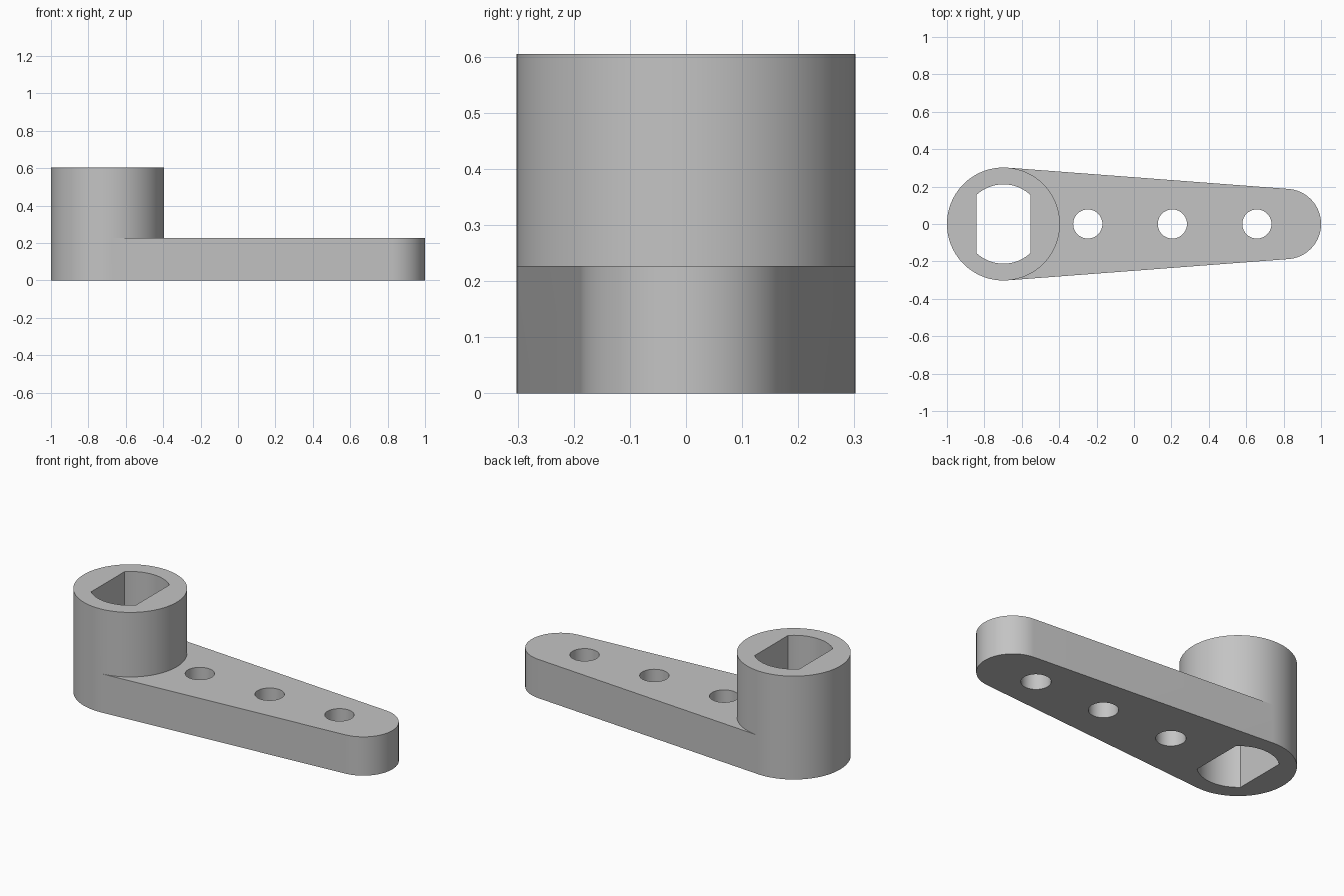
import bpy
import bmesh
from math import acos, cos, sin, pi, radians

cube = bpy.data.objects.get("Cube")
if cube:
    bpy.data.objects.remove(cube, do_unlink=True)

# Main dimensions
HUB_X, HUB_R, HUB_TOP = -0.698, 0.302, 0.605
TIP_X, TIP_R, ARM_TOP = 0.812, 0.188, 0.227
BORE_R, BORE_FLAT = 0.212, 0.145
HOLE_R, HOLE_XS = 0.078, (-0.247, 0.205, 0.657)


def arc(cx, r, start, end, n=40):
    """Points on an arc centred on the x axis, both ends included."""
    steps = [start + (end - start) * i / n for i in range(n + 1)]
    return [(cx + r * cos(a), r * sin(a)) for a in steps]


def wall(bm, loop, z0, z1):
    """Upright wall along a closed loop."""
    low = [bm.verts.new((x, y, z0)) for x, y in loop]
    high = [bm.verts.new((x, y, z1)) for x, y in loop]
    for i in range(len(loop)):
        j = (i + 1) % len(loop)
        bm.faces.new((low[i], low[j], high[j], high[i]))


def cap(bm, loops, z):
    """Flat face bounded by the first loop, with the others as holes."""
    edges = []
    for loop in loops:
        vs = [bm.verts.new((x, y, z)) for x, y in loop]
        edges += [bm.edges.new((vs[i - 1], vs[i])) for i in range(len(vs))]
    bmesh.ops.triangle_fill(bm, edges=edges, use_beauty=True, normal=(0, 0, 1))


# Profiles: the arm sides are tangent to the hub and the rounded tip
t = acos((HUB_R - TIP_R) / (TIP_X - HUB_X))
hub_far = arc(HUB_X, HUB_R, t, 2 * pi - t, 64)
hub_near = arc(HUB_X, HUB_R, -t, t, 56)
tip = arc(TIP_X, TIP_R, -t, t, 48)
hub_circle = hub_far + hub_near[1:-1]
outline = hub_far + tip
arm_top = hub_near[::-1] + tip

a = acos(BORE_FLAT / BORE_R)
bore = arc(HUB_X, BORE_R, a, pi - a) + arc(HUB_X, BORE_R, pi + a, 2 * pi - a)
holes = [arc(x, HOLE_R, 0, 2 * pi)[:-1] for x in HOLE_XS]

# Lever body: outer walls, bores and flat faces
bm = bmesh.new()
wall(bm, outline, 0, ARM_TOP)
wall(bm, hub_circle, ARM_TOP, HUB_TOP)
wall(bm, bore, 0, HUB_TOP)
for hole in holes:
    wall(bm, hole, 0, ARM_TOP)
cap(bm, [outline, bore] + holes, 0)
cap(bm, [arm_top] + holes, ARM_TOP)
cap(bm, [hub_circle, bore], HUB_TOP)
bmesh.ops.remove_doubles(bm, verts=bm.verts[:], dist=0.00002)
bmesh.ops.recalc_face_normals(bm, faces=bm.faces[:])

mesh = bpy.data.meshes.new("lever_arm")
bm.to_mesh(mesh)
bm.free()
lever = bpy.data.objects.new("lever_arm", mesh)
bpy.context.collection.objects.link(lever)

# Plain grey material
grey = bpy.data.materials.new("light_grey")
grey.use_nodes = True
colour = (0.55, 0.55, 0.55, 1)
grey.diffuse_color = colour
grey.node_tree.nodes["Principled BSDF"].inputs["Base Color"].default_value = colour
mesh.materials.append(grey)

# Smooth round walls with crisp rims
bpy.ops.object.select_all(action="DESELECT")
lever.select_set(True)
bpy.context.view_layer.objects.active = lever
bpy.ops.object.shade_smooth_by_angle(angle=radians(30))
